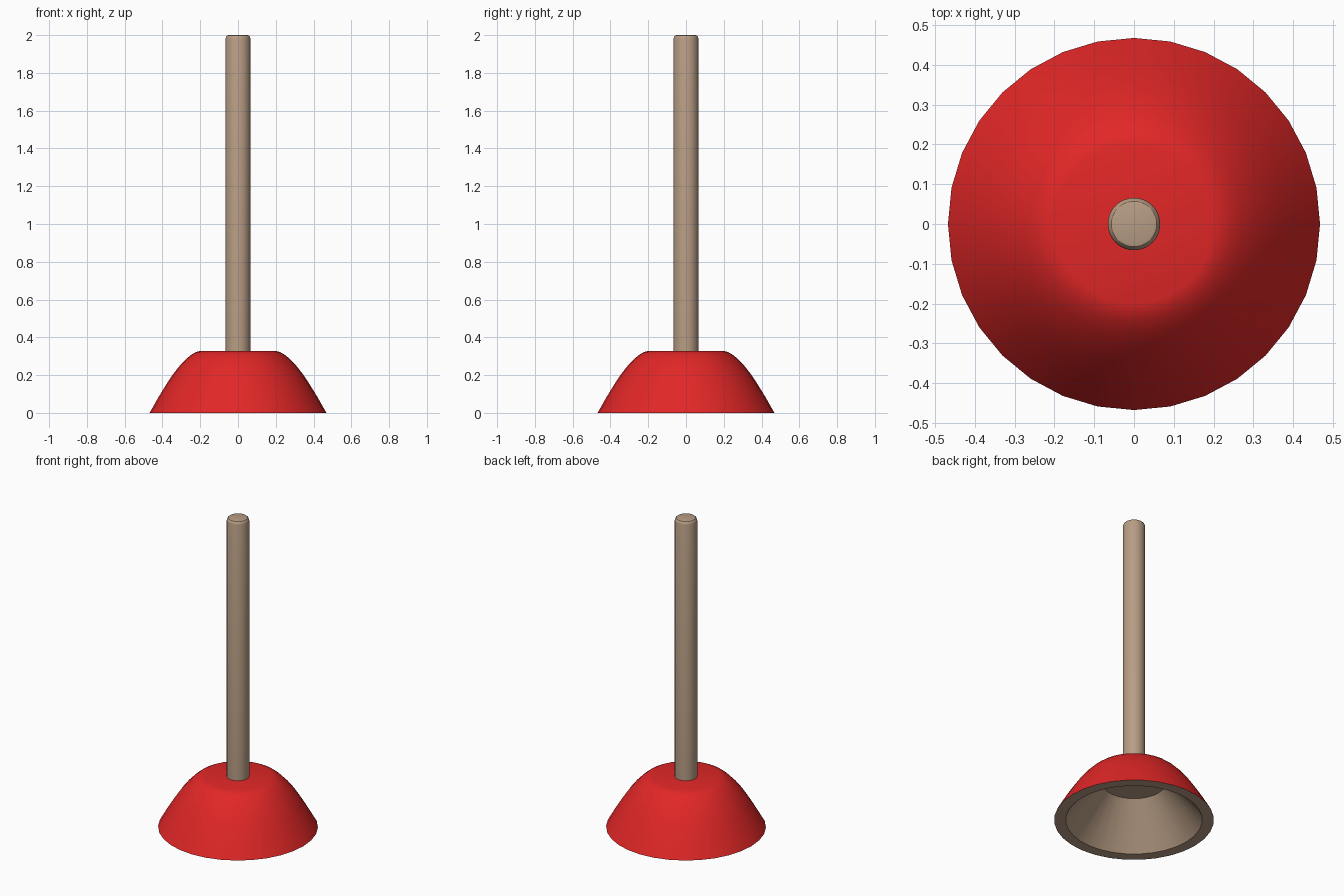
import bpy, bmesh, math

if "Cube" in bpy.data.objects:
    bpy.data.objects.remove(bpy.data.objects["Cube"])

def material(name, col):
    m = bpy.data.materials.new(name)
    m.diffuse_color = (*col, 1)
    m.use_nodes = True
    m.node_tree.nodes["Principled BSDF"].inputs["Base Color"].default_value = m.diffuse_color
    return m

red = material("red rubber", (0.76, 0.02, 0.02))
tan = material("tan wood", (0.48, 0.34, 0.235))

def lathe(name, profile, mats, tan_from=None, sides=32):
    """Revolve (radius, z) points around z; bands from tan_from on use slot 1."""
    bm = bmesh.new()
    rings = []
    for r, z in profile:
        if r == 0:
            rings.append([bm.verts.new((0, 0, z))] * sides)
        else:
            rings.append([bm.verts.new((r * math.cos(2 * math.pi * i / sides),
                                        r * math.sin(2 * math.pi * i / sides), z))
                          for i in range(sides)])
    for k in range(len(rings) - 1):
        a, b = rings[k], rings[k + 1]
        for i in range(sides):
            j = (i + 1) % sides
            f = bm.faces.new(list(dict.fromkeys((a[i], a[j], b[j], b[i]))))
            if tan_from is not None and k >= tan_from:
                f.material_index = 1
    bmesh.ops.recalc_face_normals(bm, faces=bm.faces[:])
    me = bpy.data.meshes.new(name)
    bm.to_mesh(me)
    bm.free()
    for m in mats:
        me.materials.append(m)
    ob = bpy.data.objects.new(name, me)
    bpy.context.collection.objects.link(ob)
    bpy.ops.object.select_all(action='DESELECT')
    ob.select_set(True)
    bpy.context.view_layer.objects.active = ob
    bpy.ops.object.shade_smooth_by_angle(angle=math.radians(30))
    return ob

# Cup: red outside, then rim, hollow cone and ceiling in tan
outer = [(0, 0.328), (0.20, 0.328), (0.222, 0.322), (0.246, 0.309), (0.275, 0.285),
         (0.31, 0.248), (0.345, 0.203), (0.38, 0.15), (0.42, 0.085), (0.468, 0)]
inner = [(0.40, 0), (0.185, 0.25), (0, 0.25)]
lathe("cup", outer + inner, [red, tan], tan_from=len(outer) - 1)

# Handle: rod with a rounded top end
lathe("handle", [(0, 0.29), (0.066, 0.29), (0.066, 1.98), (0.063, 1.991),
                 (0.057, 1.998), (0.05, 2.0), (0, 2.0)], [tan])
